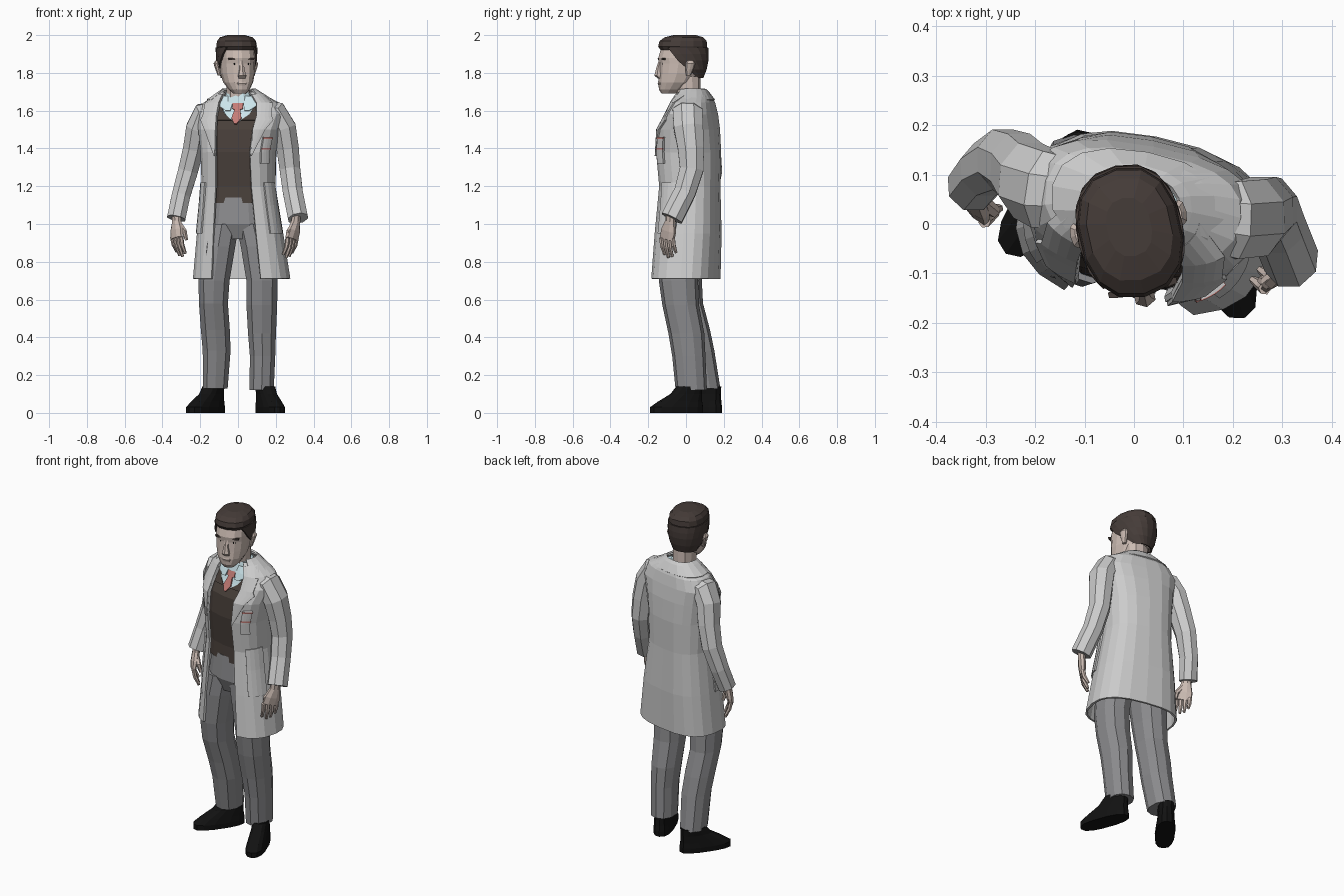
import bpy, bmesh, math
from mathutils import Vector as V, Matrix

def mat(name, *c):
    m = bpy.data.materials.new(name)
    m.diffuse_color = (*c, 1)
    return m

COAT = mat("coat_grey", .66, .66, .66)
CLOTH = mat("trouser_grey", .26, .26, .27)
SKIN = mat("skin", .6, .5, .45)
HAIR = mat("hair_brown", .06, .045, .04)
KNIT = mat("knit_brown", .065, .05, .042)
SHIRT = mat("shirt_blue", .6, .78, .83)
RED = mat("tie_red", .55, .2, .18)
BLACK = mat("black", .006, .006, .006)

TWIST = Matrix.Rotation(-.19, 4, 'Z')                                  # body turned to its right
HEAD = Matrix.Translation((-.01, -.006, 0)) @ Matrix.Rotation(.22, 4, 'Z')  # head turned to its left
ID = Matrix()

def skin(name, rings, m, M=ID, closed=True, cap=True, thick=0):
    """Join equal-length rings of points into one flat-shaded surface."""
    bm = bmesh.new()
    rows = [[bm.verts.new(M @ V(p)) for p in r] for r in rings]
    n = len(rows[0])
    for a, b in zip(rows, rows[1:]):
        for i in range(n if closed else n - 1):
            j = (i + 1) % n
            bm.faces.new((a[i], a[j], b[j], b[i]))
    if closed and cap:
        bm.faces.new(rows[0])
        bm.faces.new(rows[-1])
    bmesh.ops.recalc_face_normals(bm, faces=bm.faces)
    me = bpy.data.meshes.new(name)
    bm.to_mesh(me)
    bm.free()
    me.materials.append(m)
    o = bpy.data.objects.new(name, me)
    bpy.context.collection.objects.link(o)
    if thick:
        s = o.modifiers.new("thickness", 'SOLIDIFY')
        s.thickness, s.offset = thick, 0
    return o

def oval(t, cx, cy, z, rx, ry, e):
    s, c = math.sin(t), math.cos(t)
    return V((cx + rx * math.copysign(abs(s) ** e, s), cy - ry * math.copysign(abs(c) ** e, c), z))

def loft(name, rings, m, M=ID, n=12, e=.85, thick=0):
    """Rings (cx, cy, z, rx, ry[, front gap angle])."""
    opened = len(rings[0]) > 5
    out = []
    for r in rings:
        g = r[5] if opened else 0
        k = n + 1 if opened else n
        out.append([oval(g + (2 * math.pi - 2 * g) * i / n, *r[:5], e) for i in range(k)])
    return skin(name, out, m, M, closed=not opened, thick=thick)

def tube(name, pts, m, ref=(0, 1, 0), n=8):
    """Path points (x, y, z, thickness radius, radius along ref)."""
    P = [V(p[:3]) for p in pts]
    out = []
    for i, p in enumerate(pts):
        t = (P[min(i + 1, len(P) - 1)] - P[max(i - 1, 0)]).normalized()
        u = V(ref).cross(t).normalized()
        v = t.cross(u)
        out.append([P[i] + u * p[3] * math.cos(a) + v * p[4] * math.sin(a)
                    for a in (2 * math.pi * (k + .5) / n for k in range(n))])
    return skin(name, out, m)

# Lab coat: shell open at the front
coat = [(.02, .003, .71, .252, .167, .43), (.01, .013, .95, .222, .163, .42), (0, .02, 1.2, .188, .15, .41),
        (0, .014, 1.38, .193, .16, .37), (.005, .017, 1.5, .212, .15, .36), (.01, .035, 1.58, .232, .12, .36),
        (.01, .042, 1.64, .195, .1, .4), (.005, .042, 1.67, .14, .087, .5), (0, .04, 1.695, .1, .072, .6)]
loft("lab_coat", coat, COAT, TWIST, n=18, e=.75, thick=.012)

def section(z, off=0):
    for a, b in zip(coat, coat[1:]):
        if z <= b[2]:
            break
    f = (z - a[2]) / (b[2] - a[2])
    cx, cy, rx, ry = [a[i] + (b[i] - a[i]) * f for i in (0, 1, 3, 4)]
    return (cx, cy, z, rx + off, ry + off)

def patch(name, rows, m, off=.012, side=1, thick=.008, cols=4):
    """Panel lying on the body, rows (z, angle from, angle to)."""
    skin(name, [[oval(side * (a + (b - a) * i / cols), *section(z, off), .75) for i in range(cols + 1)]
                for z, a, b in rows], m, TWIST, closed=False, thick=thick)

for s, label in ((-1, "right"), (1, "left")):
    patch(label + "_lapel", [(1.36, .38, .4), (1.5, .35, .72), (1.55, .35, .9), (1.57, .35, .78),
                             (1.64, .4, 1.0), (1.685, .55, 1.5)], COAT, .01, s, .01)
    patch(label + "_hip_pocket", [(.95, .85, 1.5), (1.1, .85, 1.5), (1.22, .85, 1.5)], COAT, .007, s, .01)
    patch(label + "_shirt_collar", [(1.6, .1, .2), (1.64, .08, .6), (1.675, .15, .9)], SHIRT, -.006, s)
patch("chest_pocket", [(1.32, .7, 1.05), (1.38, .7, 1.05), (1.46, .7, 1.05)], COAT, .011, 1, .014)
for z in (1.395, 1.45):
    patch("pocket_stripe", [(z, .69, 1.06), (z + .008, .69, 1.06)], RED, .016, 1, .008)
loft("coat_collar", [(0, .03, 1.712, .086, .07, 1.0), (0, .036, 1.698, .108, .08, .9),
                     (0, .042, 1.655, .175, .102, .8)], COAT, TWIST, n=12, thick=.01)

# Jumper, shirt and tie
loft("jumper", [section(z, -.02) for z in (1.11, 1.2, 1.38, 1.5, 1.58)], KNIT, TWIST, n=16, e=.75)
loft("shirt", [section(z, -.022) for z in (1.56, 1.58, 1.64, 1.67)], SHIRT, TWIST, n=16, e=.75)
loft("shirt_neckband", [(0, .015, 1.64, .078, .078), (0, .02, 1.695, .068, .068)], SHIRT, TWIST)
patch("shirt_front", [(1.535, -.01, .01), (1.58, -.2, .2), (1.64, -.45, .45)], SHIRT, -.014, 1, .006)
for s in (-1, 1):
    patch("jumper_shoulder", [(1.55, .06, .4), (1.58, .2, .42), (1.625, .38, .5)], KNIT, -.012, s, .006)
patch("tie", [(1.53, -.01, .01), (1.56, -.06, .06), (1.605, -.03, .03), (1.61, -.07, .07), (1.64, -.08, .08)],
      RED, -.007, 1, .008, 2)

# Sleeves
tube("right_sleeve", [(-.1, .06, 1.6, .055, .07), (-.18, .07, 1.582, .066, .085), (-.215, .088, 1.51, .064, .084),
                      (-.235, .115, 1.4, .06, .074), (-.265, .13, 1.28, .057, .066), (-.302, .11, 1.15, .053, .058),
                      (-.327, .075, 1.03, .053, .053)], COAT)
tube("left_sleeve", [(.11, .02, 1.61, .055, .07), (.2, .008, 1.59, .066, .085), (.245, .013, 1.51, .067, .084),
                     (.263, .026, 1.4, .064, .075), (.275, .03, 1.29, .059, .068), (.29, -.005, 1.17, .057, .062),
                     (.318, -.075, 1.03, .057, .062)], COAT)

# Hands: palm, four curled fingers and a thumb
def hand(label, s, wrist, knuckle):
    w, m, z = V((-.6 * s, -.8, 0)), V((-.8 * s, .6, 0)), V((0, 0, 1))
    W, K = V(wrist), V(knuckle)
    tube(label + "_palm", [(*(W + z * .03), .024, .028), (*W.lerp(K, .15), .022, .03),
                           (*W.lerp(K, .6), .022, .047), (*K, .016, .048)], SKIN, w)
    for i in range(4):
        b = K + w * (.038 - .025 * i) + z * .008
        d = (.9, 1.05, 1, .8)[i]
        tube(label + "_finger", [(*p, r, r) for p, r in
             ((b, .013), (b + m * .008 - z * .05 * d, .012), (b + m * .03 - z * .1 * d, .008))], SKIN, w, 6)
    tube(label + "_thumb", [(*p, r, r) for p, r in
         ((W + w * .02 - z * .03, .016), (W + w * .056 + m * .01 - z * .07, .014),
          (W + w * .058 + m * .022 - z * .115, .009))], SKIN, m, 6)

hand("right", -1, (-.325, .065, 1.03), (-.325, .035, .925))
hand("left", 1, (.31, -.08, 1.03), (.287, -.1, .92))

# Trousers
loft("trouser_seat", [(0, .005, 1.14, .15, .122), (0, 0, 1.0, .172, .13), (0, 0, .92, .12, .1)], CLOTH, TWIST, n=14)
loft("right_trouser_leg", [(-.085, -.005, 1.0, .095, .115), (-.105, -.012, .88, .094, .115),
                           (-.127, -.018, .7, .086, .102), (-.13, -.005, .58, .08, .095),
                           (-.12, .035, .44, .08, .092), (-.113, .06, .33, .077, .09),
                           (-.12, .095, .13, .068, .087)], CLOTH, n=10)
loft("left_trouser_leg", [(.08, -.02, 1.0, .095, .115), (.107, -.032, .88, .096, .115), (.127, -.04, .7, .086, .104),
                          (.126, -.028, .57, .085, .097), (.127, .002, .42, .077, .095), (.13, .015, .3, .07, .088),
                          (.125, .028, .12, .067, .083)], CLOTH, n=10)

# Shoes
for label, x, y, a in (("right", -.172, .062, -.62), ("left", .17, -.05, .36)):
    M = Matrix.Translation((x, y, 0)) @ Matrix.Rotation(a, 4, 'Z')
    loft(label + "_shoe", [(0, 0, 0, .054, .15), (0, 0, .03, .055, .15), (0, .02, .06, .05, .125),
                           (0, .055, .1, .045, .088), (0, .072, .14, .046, .07)], BLACK, M, n=14, e=.8)

# Head and neck
loft("neck", [(0, .02, 1.6, .066, .068), (0, .012, 1.69, .062, .066), (0, .005, 1.78, .064, .072)], SKIN, n=10)
loft("head", [(0, -.09, 1.69, .032, .036), (0, -.075, 1.712, .054, .065), (0, -.05, 1.75, .077, .094),
              (0, -.033, 1.795, .088, .108), (0, -.022, 1.85, .092, .117), (0, -.02, 1.88, .093, .124),
              (0, -.012, 1.93, .091, .117), (0, -.005, 1.97, .07, .09)], SKIN, HEAD, n=14)
loft("nose", [(0, -.136, 1.77, .02, .01), (0, -.142, 1.785, .023, .024), (0, -.139, 1.82, .014, .018),
              (0, -.132, 1.865, .01, .01)], SKIN, HEAD, n=6)
loft("lips", [(0, -.13, 1.732, .022, .012), (0, -.132, 1.745, .03, .014), (0, -.13, 1.758, .022, .012)],
     SKIN, HEAD, n=8)
for s, label in ((-1, "right"), (1, "left")):
    loft(label + "_ear", [(s * .09, -.002, 1.785, .01, .012), (s * .1, .002, 1.82, .012, .022),
                          (s * .108, .006, 1.85, .012, .026), (s * .102, .006, 1.865, .008, .016)], SKIN, HEAD, n=8)
    loft(label + "_eyebrow", [(s * .042, -.126, 1.868, .028, .01), (s * .046, -.126, 1.878, .028, .01)],
         HAIR, HEAD, n=6)
    loft(label + "_eye", [(s * .038, -.12, 1.843, .012, .012), (s * .038, -.12, 1.853, .012, .012)],
         BLACK, HEAD, n=6)

# Hair: open band round the sides and back, closed crown
loft("hair_sides", [(0, .008, 1.775, .075, .085, 2.1), (0, -.002, 1.82, .093, .112, 1.55),
                    (0, -.006, 1.865, .1, .126, 1.2), (0, -.008, 1.9, .102, .13, 1.0),
                    (0, -.01, 1.935, .102, .13, .75)], HAIR, HEAD, n=12, thick=.01)
loft("hair_crown", [(0, -.01, 1.922, .096, .123), (0, -.012, 1.94, .104, .133), (0, -.01, 1.968, .1, .128),
                    (0, -.005, 1.988, .085, .105), (0, 0, 2.0, .045, .06)], HAIR, HEAD, n=14)
